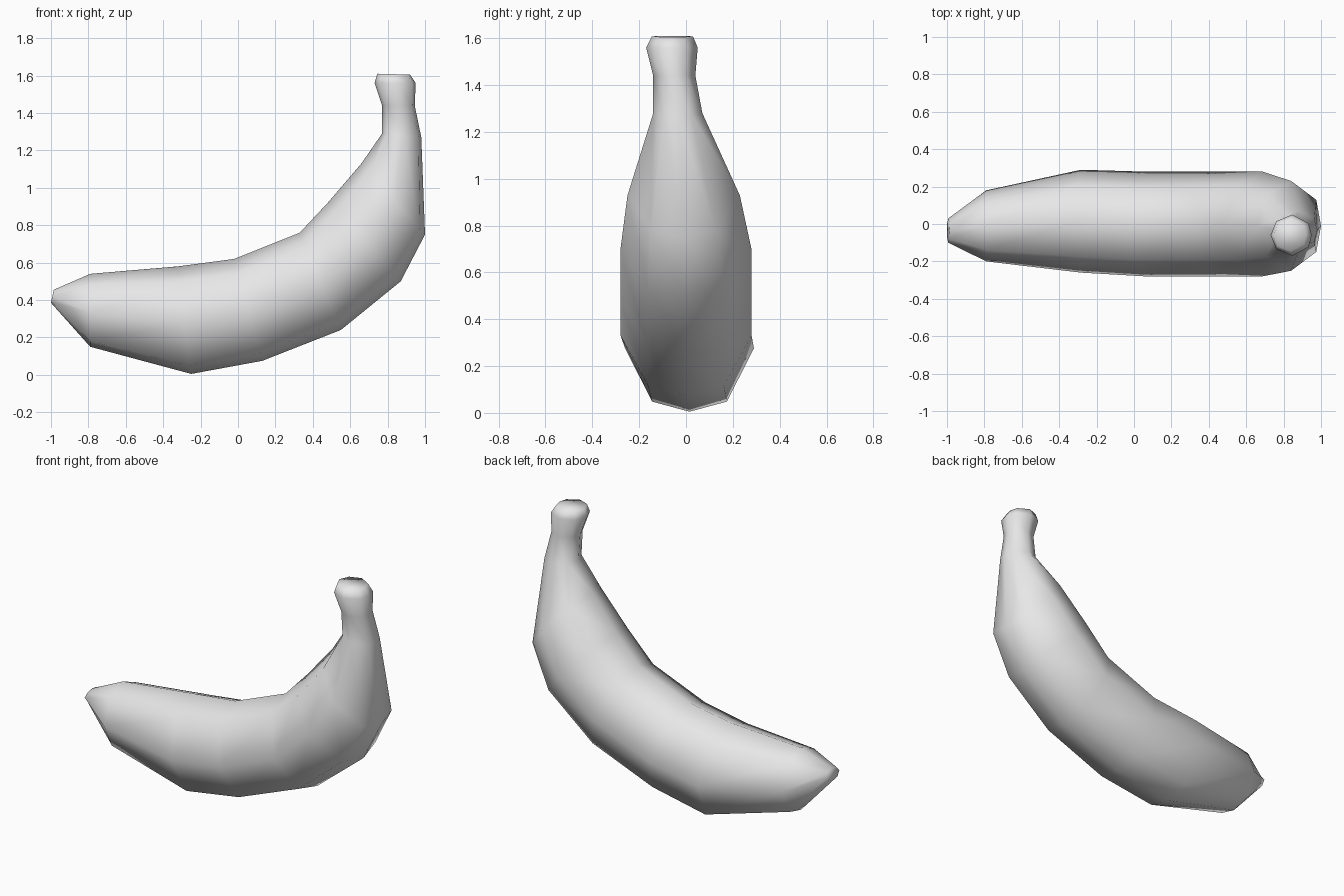
import bpy, bmesh
from mathutils import Vector

if "Cube" in bpy.data.objects:
    bpy.data.objects.remove(bpy.data.objects["Cube"])

# One flat peel colour
peel = bpy.data.materials.new("light_grey_peel")
peel.diffuse_color = (0.8, 0.8, 0.8, 1)
peel.use_nodes = True
peel.node_tree.nodes["Principled BSDF"].inputs["Base Color"].default_value = (0.8, 0.8, 0.8, 1)

# Rings from tip to stem: inner x, z, outer x, z, centre y, half width
RINGS = [
    (-.985, .455, -1.0, .385, -.035, .065),
    (-.79, .54, -.79, .15, -.01, .19),
    (-.32, .58, -.25, .005, .015, .275),
    (-.02, .62, .13, .075, .0, .28),
    (.33, .76, .55, .24, .0, .28),
    (.48, .92, .87, .50, .0, .28),
    (.66, 1.13, 1.0, .75, -.01, .24),
    (.77, 1.29, .98, 1.27, -.035, .105),
    (.77, 1.44, .945, 1.44, -.05, .09),
    (.73, 1.56, .95, 1.56, -.06, .11),
    (.745, 1.61, .92, 1.605, -.058, .088),
]
# Eight-sided section: width and height factors, fuller underneath
SECTION = [(0, 1), (.68, .72), (1, -.06), (.58, -.85),
           (0, -1), (-.58, -.85), (-1, -.06), (-.68, .72)]

# Loft the fruit body and stem as one skin
bm = bmesh.new()
loops = []
for ix, iz, ox, oz, cy, half in RINGS:
    inner, outer = Vector((ix, cy, iz)), Vector((ox, cy, oz))
    mid, arm = (inner + outer) / 2, (inner - outer) / 2
    loops.append([bm.verts.new(mid + arm * v + Vector((0, half * u, 0)))
                  for u, v in SECTION])
for a, b in zip(loops, loops[1:]):
    for i in range(len(SECTION)):
        j = (i + 1) % len(SECTION)
        bm.faces.new((a[i], a[j], b[j], b[i]))
bm.faces.new(loops[0])
bm.faces.new(loops[-1])
bmesh.ops.recalc_face_normals(bm, faces=bm.faces)
for f in bm.faces:
    f.smooth = True

mesh = bpy.data.meshes.new("banana")
bm.to_mesh(mesh)
bm.free()
mesh.materials.append(peel)
bpy.context.collection.objects.link(bpy.data.objects.new("banana", mesh))
